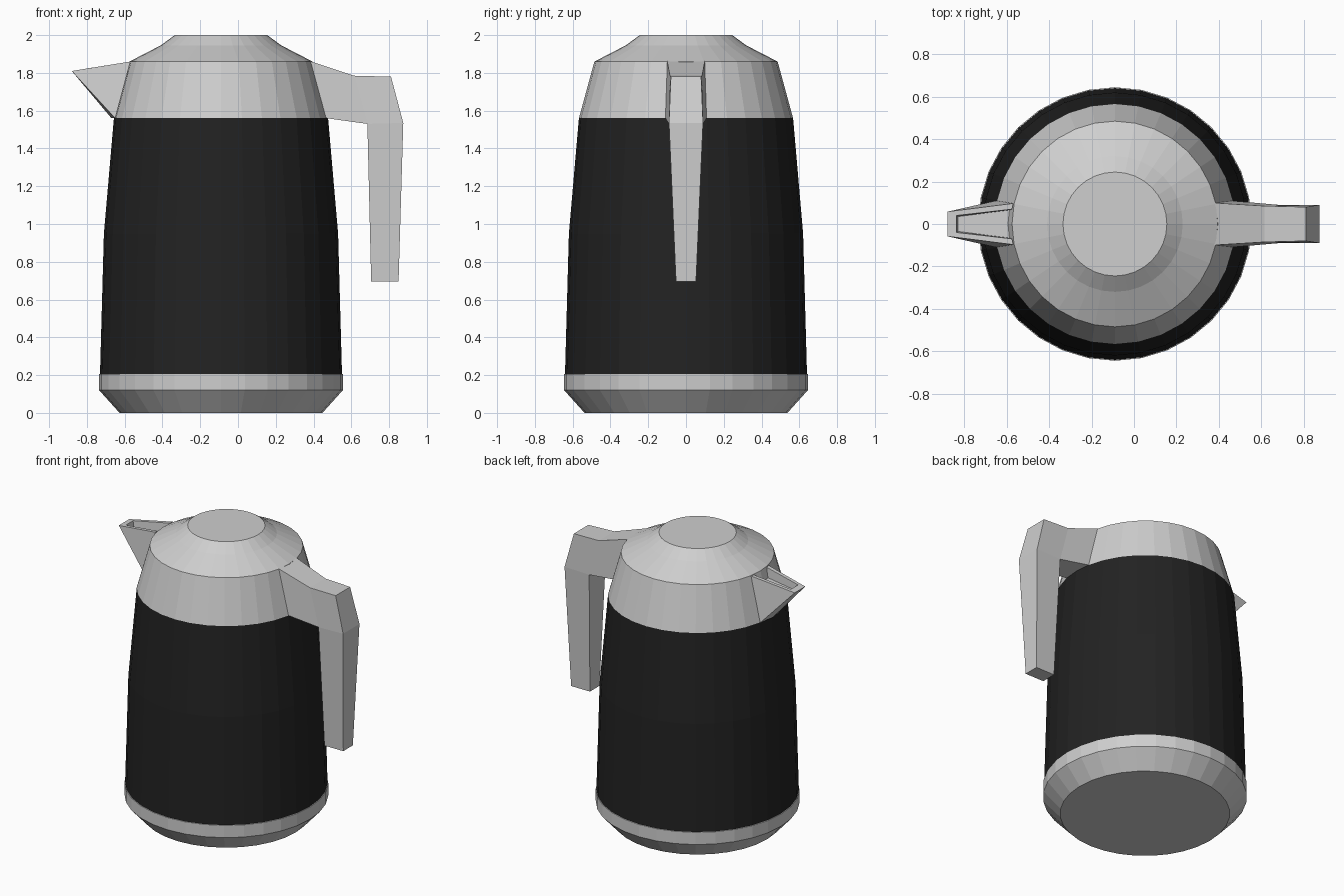
import bpy, math

if "Cube" in bpy.data.objects:
    bpy.data.objects.remove(bpy.data.objects["Cube"])

CX = -0.09      # body axis
SIDES = 32

def material(name, rgb):
    m = bpy.data.materials.new(name)
    m.diffuse_color = (*rgb, 1)
    m.use_nodes = True
    m.node_tree.nodes["Principled BSDF"].inputs["Base Color"].default_value = m.diffuse_color
    return m

GREY = material("light_grey", (0.62, 0.62, 0.62))
BLACK = material("black", (0.016, 0.016, 0.016))

def add_mesh(name, verts, faces, mat):
    me = bpy.data.meshes.new(name)
    me.from_pydata(verts, [], faces)
    me.materials.append(mat)
    ob = bpy.data.objects.new(name, me)
    bpy.context.collection.objects.link(ob)
    bpy.context.view_layer.objects.active = ob
    bpy.ops.object.mode_set(mode='EDIT')
    bpy.ops.mesh.select_all(action='SELECT')
    bpy.ops.mesh.normals_make_consistent(inside=False)
    bpy.ops.object.mode_set(mode='OBJECT')
    return ob

def lathe(name, profile, mat, cap_bottom=False, cap_top=False):
    """Revolve (radius, z) points about the body axis."""
    verts, faces = [], []
    for r, z in profile:
        for i in range(SIDES):
            a = 2 * math.pi * i / SIDES
            verts.append((CX + r * math.cos(a), r * math.sin(a), z))
    for k in range(len(profile) - 1):
        for i in range(SIDES):
            j = (i + 1) % SIDES
            faces.append((k*SIDES + i, k*SIDES + j, (k+1)*SIDES + j, (k+1)*SIDES + i))
    if cap_bottom:
        faces.append(tuple(range(SIDES))[::-1])
    if cap_top:
        n = (len(profile) - 1) * SIDES
        faces.append(tuple(range(n, n + SIDES)))
    return add_mesh(name, verts, faces, mat)

# Revolved body parts
lathe("base", [(0.537, 0), (0.645, 0.12), (0.645, 0.205), (0.636, 0.207)], GREY, cap_bottom=True)
lathe("black_body", [(0.641, 0.19), (0.62, 0.95), (0.567, 1.56)], BLACK)
lathe("shoulder_and_lid", [(0.567, 1.56), (0.485, 1.86), (0.32, 1.945), (0.245, 2.0)], GREY, cap_top=True)

def mirrored(points):
    """Pairs of vertices at +y and -y for each (x, half_width, z)."""
    return [(x, s * w, z) for x, w, z in points for s in (1, -1)]

# Handle: arm, corner block and tapering grip
outline = [(0.37, 0.10, 1.866), (0.615, 0.085, 1.785), (0.81, 0.08, 1.78), (0.875, 0.09, 1.535),
           (0.85, 0.053, 0.695), (0.705, 0.053, 0.695), (0.685, 0.09, 1.53), (0.455, 0.11, 1.562)]
n = len(outline)
faces = [(2*i, 2*((i+1) % n), 2*((i+1) % n) + 1, 2*i + 1) for i in range(n - 1)]
for quad in ((0, 1, 6, 7), (1, 2, 3, 6), (3, 4, 5, 6)):
    for s in (0, 1):
        faces.append(tuple(2*q + s for q in quad))
add_mesh("handle", mirrored(outline), faces, GREY)

# Spout: outer shell, rim and shallow trough
pts = [(-0.57, 0.097, 1.86),     # 0 outer rim at body
       (-0.88, 0.058, 1.81),     # 1 outer rim at tip
       (-0.65, 0.11, 1.56),      # 2 lower corner at body
       (-0.575, 0.07, 1.858),    # 3 inner rim at body
       (-0.838, 0.04, 1.817),    # 4 inner rim at tip
       (-0.585, 0.066, 1.79),    # 5 trough floor at body
       (-0.83, 0.035, 1.775)]    # 6 trough floor at tip
verts = mirrored(pts) + [(-0.67, 0, 1.56)]
keel = len(verts) - 1
faces = [(2, 3, keel), (8, 9, 3, 2), (12, 13, 9, 8), (10, 11, 13, 12)]
for s in (0, 1):
    faces += [(0 + s, 2 + s, 4 + s), (2 + s, 4 + s, keel),
              (0 + s, 2 + s, 8 + s, 6 + s), (6 + s, 8 + s, 12 + s, 10 + s)]
add_mesh("spout", verts, faces, GREY)
